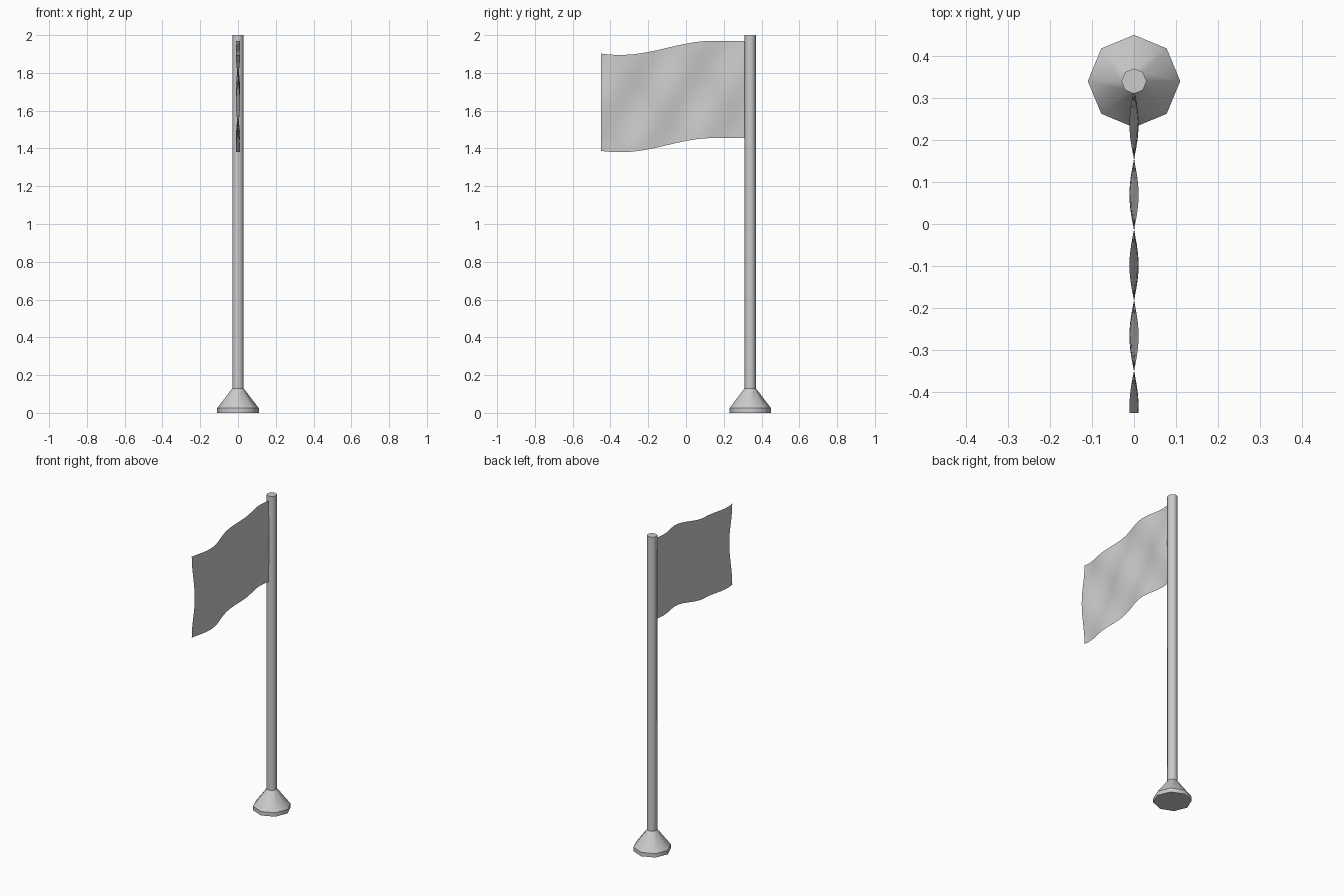
import bpy, bmesh, math

if "Cube" in bpy.data.objects:
    bpy.data.objects.remove(bpy.data.objects["Cube"])

POLE_Y = 0.34


def finish(name, bm, angle):
    mesh = bpy.data.meshes.new(name)
    bm.to_mesh(mesh)
    bm.free()
    obj = bpy.data.objects.new(name, mesh)
    bpy.context.collection.objects.link(obj)
    bpy.ops.object.select_all(action='DESELECT')
    obj.select_set(True)
    bpy.context.view_layer.objects.active = obj
    bpy.ops.object.shade_smooth_by_angle(angle=math.radians(angle))
    return obj


def octagon_part(name, profile, cap_bottom=False, cap_top=False):
    """Eight-sided turned part from (radius, z) rings."""
    bm = bmesh.new()
    rings = [[bm.verts.new((r * math.cos(i * math.pi / 4),
                            POLE_Y + r * math.sin(i * math.pi / 4), z))
              for i in range(8)] for r, z in profile]
    for a, b in zip(rings, rings[1:]):
        for i in range(8):
            j = (i + 1) % 8
            bm.faces.new((a[i], a[j], b[j], b[i]))
    if cap_bottom:
        bm.faces.new(rings[0][::-1])
    if cap_top:
        bm.faces.new(rings[-1])
    return finish(name, bm, 50)


# Base plate, cone and pole
octagon_part("base_plate", [(0.11, 0), (0.11, 0.025)], cap_bottom=True)
octagon_part("base_cone", [(0.11, 0.025), (0.03, 0.13)])
octagon_part("pole", [(0.03, 0.13), (0.03, 2.0)], cap_top=True)

# Rippling flag: a single sheet
NY, NZ = 36, 16
Y0, Y1, HEIGHT = 0.31, -0.45, 0.515
bm = bmesh.new()
grid = []
for i in range(NY + 1):
    y = Y0 + (Y1 - Y0) * i / NY
    top = 1.9325 + 0.0375 * math.cos(math.pi * max(0, 0.15 - y) / 0.5)
    wave = 0.011 * math.sin(2 * math.pi * (0.322 - y) / 0.336)
    grid.append([bm.verts.new((-wave * math.cos(2 * math.pi * j / NZ), y,
                               top - HEIGHT * j / NZ))
                 for j in range(NZ + 1)])
for a, b in zip(grid, grid[1:]):
    for j in range(NZ):
        bm.faces.new((a[j], b[j], b[j + 1], a[j + 1]))
finish("flag", bm, 60)
